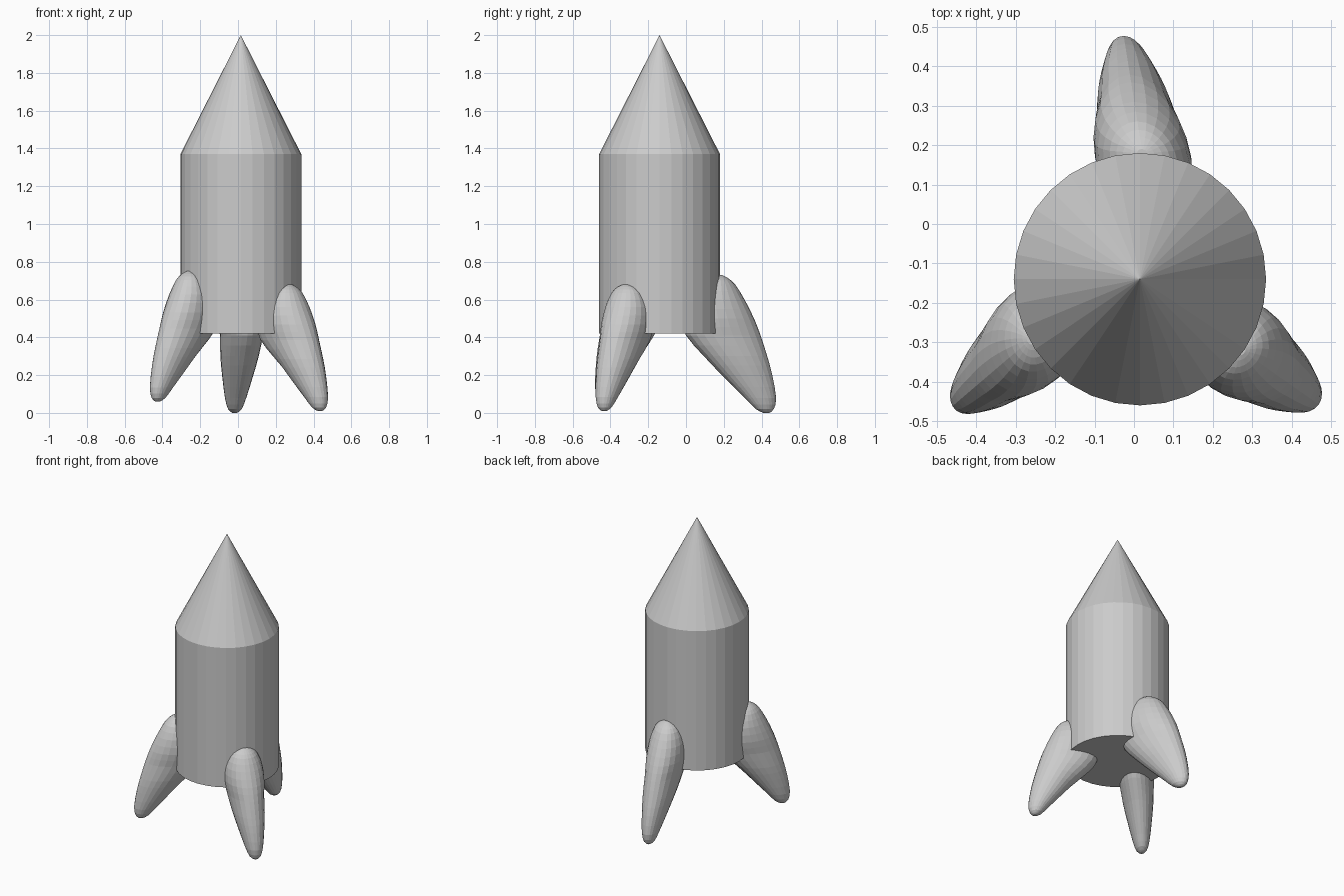
import bpy, bmesh, math
from mathutils import Vector, Matrix

cube = bpy.data.objects.get("Cube")
if cube:
    bpy.data.objects.remove(cube, do_unlink=True)

AXIS = Vector((0.015, -0.14, 0))
RADIUS = 0.32
SIDES = 32

grey = bpy.data.materials.new("plain grey")
grey.use_nodes = True
COLOUR = (0.6, 0.6, 0.6, 1)
grey.diffuse_color = COLOUR
grey.node_tree.nodes["Principled BSDF"].inputs["Base Color"].default_value = COLOUR


def finish(bm, name):
    bmesh.ops.recalc_face_normals(bm, faces=bm.faces)
    mesh = bpy.data.meshes.new(name)
    bm.to_mesh(mesh)
    bm.free()
    mesh.materials.append(grey)
    obj = bpy.data.objects.new(name, mesh)
    bpy.context.collection.objects.link(obj)
    return obj


def cone(name, bottom, top, top_radius):
    bm = bmesh.new()
    bmesh.ops.create_cone(bm, cap_ends=True, segments=SIDES, radius1=RADIUS,
                          radius2=top_radius, depth=top - bottom)
    obj = finish(bm, name)
    obj.location = AXIS + Vector((0, 0, (bottom + top) / 2))


# Hull and nose
cone("hull", 0.42, 1.37, RADIUS)
cone("nose_cone", 1.37, 2.0, 0)

# Leg slices: height, inner radius, outer radius, half width
SLICES = [
    (0.0, 0.55, 0.58, 0.012), (0.02, 0.51, 0.605, 0.035), (0.08, 0.45, 0.617, 0.055),
    (0.2, 0.33, 0.597, 0.08), (0.3, 0.235, 0.57, 0.098), (0.41, 0.14, 0.535, 0.11),
    (0.5, 0.12, 0.5, 0.122), (0.6, 0.14, 0.45, 0.115), (0.68, 0.2, 0.4, 0.085),
    (0.715, 0.26, 0.36, 0.05), (0.73, 0.3, 0.33, 0.015),
]


def smooth_slices(steps=2):
    """Catmull-Rom interpolation between the slices."""
    pts = [Vector(s) for s in SLICES]
    out = []
    for i in range(len(pts) - 1):
        a, b, c, d = (pts[max(0, min(j, len(pts) - 1))] for j in range(i - 1, i + 3))
        for k in range(steps):
            t = k / steps
            out.append(b + (c - a) * t / 2 + (2 * a - 5 * b + 4 * c - d) * t * t / 2
                       + (3 * b - a - 3 * c + d) * t ** 3 / 2)
    return out + [pts[-1]]


def leg(name, angle, reach, foot, top, lean):
    """Egg-shaped leg pointing outward at the given angle."""
    bm = bmesh.new()
    rings = []
    turn = Matrix.Rotation(math.radians(angle), 4, 'Z')
    for z, inner, outer, half in smooth_slices():
        height = foot + z * (top - foot) / SLICES[-1][0]
        ring = []
        for k in range(24):
            a = math.tau * k / 24
            r = (inner + outer) / 2 + (outer - inner) / 2 * math.cos(a)
            side = half * math.sin(a) + lean * (r - 0.36)
            r = 0.3 + (r - 0.3) * reach if r > 0.3 else r
            ring.append(bm.verts.new(turn @ Vector((r, side, height)) + AXIS))
        rings.append(ring)
    for low, high in zip(rings, rings[1:]):
        for k in range(24):
            n = (k + 1) % 24
            bm.faces.new((low[k], low[n], high[n], high[k]))
    bm.faces.new(rings[0])
    bm.faces.new(rings[-1])
    finish(bm, name)


# Three legs
leg("back_leg", 90, 1.0, 0.0, 0.73, 0.16)
leg("right_leg", 210, 0.86, 0.06, 0.75, 0.16)
leg("left_leg", 325, 0.8, 0.01, 0.68, 0.0)
